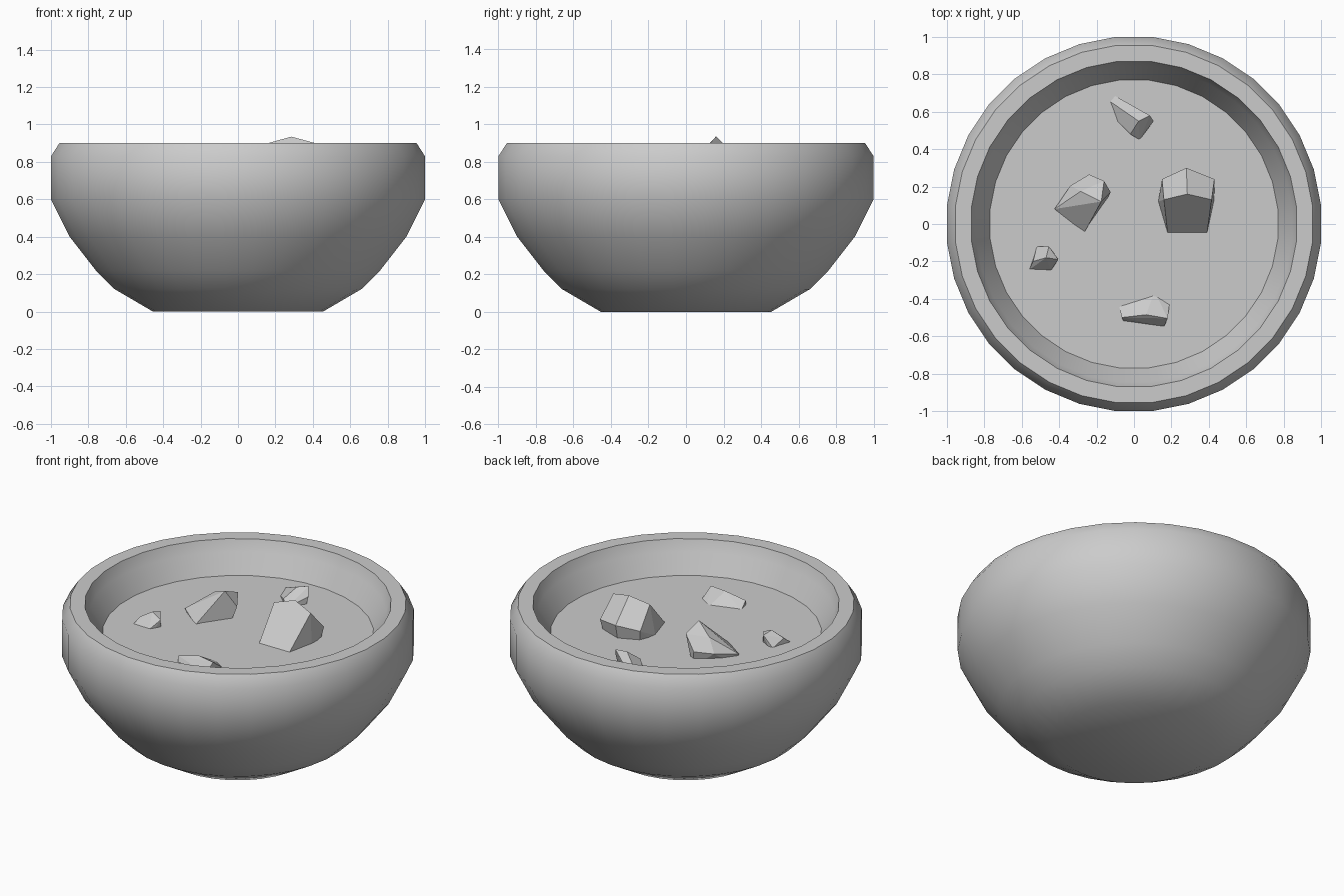
import bpy, bmesh, math

if "Cube" in bpy.data.objects:
    bpy.data.objects.remove(bpy.data.objects["Cube"])

SIDES = 32
SURFACE = 0.715  # height of the soup surface


def make_object(name, bm, smooth=None):
    bmesh.ops.recalc_face_normals(bm, faces=bm.faces)
    mesh = bpy.data.meshes.new(name)
    bm.to_mesh(mesh)
    bm.free()
    obj = bpy.data.objects.new(name, mesh)
    bpy.context.collection.objects.link(obj)
    if smooth:
        bpy.ops.object.select_all(action='DESELECT')
        bpy.context.view_layer.objects.active = obj
        obj.select_set(True)
        bpy.ops.object.shade_smooth_by_angle(angle=math.radians(smooth))
    return obj


def lathe(name, profile, smooth):
    """Turn an (r, z) profile around z and cap both ends."""
    bm = bmesh.new()
    k = 1 / math.cos(math.pi / SIDES)
    rings = []
    for r, z in profile:
        angles = [(i + 0.5) * math.tau / SIDES for i in range(SIDES)]
        rings.append([bm.verts.new((r * k * math.cos(a), r * k * math.sin(a), z))
                      for a in angles])
    for lo, hi in zip(rings, rings[1:]):
        for i in range(SIDES):
            j = (i + 1) % SIDES
            bm.faces.new((lo[i], lo[j], hi[j], hi[i]))
    bm.faces.new(rings[0])
    bm.faces.new(rings[-1])
    return make_object(name, bm, smooth)


def chunk(name, points):
    """Faceted lump: convex hull of its corners, sunk below the surface."""
    bm = bmesh.new()
    for x, y, z in points:
        bm.verts.new((x, y, z))
        if z <= SURFACE:
            bm.verts.new((x, y, 0.66))
    res = bmesh.ops.convex_hull(bm, input=bm.verts)
    loose = [v for v in bm.verts if not v.link_faces]
    bmesh.ops.delete(bm, geom=loose, context='VERTS')
    bmesh.ops.dissolve_limit(bm, angle_limit=math.radians(8),
                             verts=bm.verts, edges=bm.edges)
    return make_object(name, bm)


# Bowl: outside, chamfered rim, inside
lathe("bowl", [(0.455, 0), (0.66, 0.12), (0.76, 0.22), (0.90, 0.40), (1.0, 0.60),
               (1.0, 0.83), (0.955, 0.90), (0.87, 0.90), (0.845, 0.83),
               (0.77, SURFACE), (0.66, 0.40), (0.40, 0.15)], 34)

# Soup filling the bowl
lathe("soup", [(0.74, SURFACE - 0.04), (0.77, SURFACE)], 30)

# Floating chunks
chunk("large_chunk", [
    (0.285, 0.16, 0.935), (0.16, 0.13, 0.90), (0.415, 0.13, 0.90),
    (0.15, 0.24, 0.775), (0.28, 0.30, 0.80), (0.43, 0.24, 0.775),
    (0.13, 0.12, 0.71), (0.43, 0.12, 0.71), (0.18, -0.05, 0.71), (0.39, -0.05, 0.71),
    (0.17, 0.22, 0.68), (0.28, 0.27, 0.68), (0.41, 0.22, 0.68)])
chunk("middle_chunk", [
    (-0.175, 0.12, 0.885), (-0.285, 0.175, 0.83), (-0.16, 0.23, 0.84),
    (-0.24, 0.265, 0.76), (-0.34, 0.205, 0.75), (-0.425, 0.08, 0.725),
    (-0.265, -0.045, 0.71), (-0.125, 0.17, 0.78), (-0.15, 0.12, 0.71),
    (-0.40, 0.09, 0.68), (-0.22, 0.25, 0.68)])
chunk("back_chunk", [
    (0.025, 0.55, 0.80), (0.085, 0.58, 0.81), (0.105, 0.55, 0.76),
    (-0.02, 0.48, 0.74), (0.03, 0.45, 0.71), (0.09, 0.53, 0.70),
    (-0.125, 0.585, 0.70), (-0.135, 0.66, 0.71), (-0.11, 0.69, 0.71)])
chunk("small_chunk", [
    (-0.47, -0.18, 0.79), (-0.455, -0.12, 0.775), (-0.405, -0.19, 0.76),
    (-0.54, -0.20, 0.75), (-0.52, -0.12, 0.71), (-0.56, -0.245, 0.71),
    (-0.445, -0.25, 0.71), (-0.41, -0.18, 0.70)])
chunk("front_chunk", [
    (0.065, -0.485, 0.775), (0.18, -0.505, 0.77), (-0.065, -0.50, 0.745),
    (-0.08, -0.435, 0.71), (0.11, -0.36, 0.70), (0.19, -0.425, 0.71),
    (0.16, -0.55, 0.71), (-0.055, -0.52, 0.71)])
